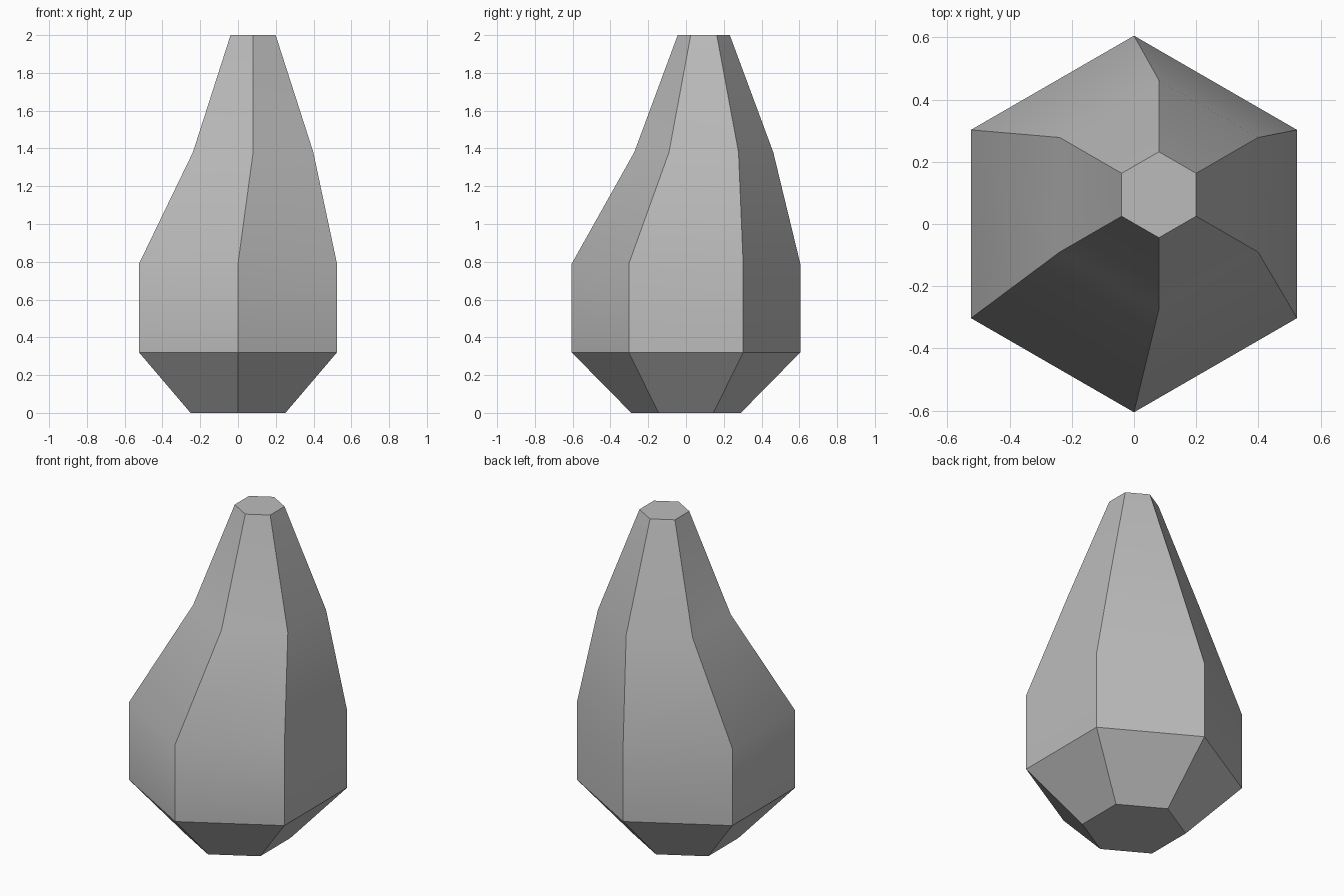
import bpy, bmesh, math

cube = bpy.data.objects.get("Cube")
if cube:
    bpy.data.objects.remove(cube, do_unlink=True)

# Plain grey material
grey = bpy.data.materials.new("stone grey")
grey.use_nodes = True
colour = (0.5, 0.5, 0.5, 1)
grey.diffuse_color = colour
bsdf = next(n for n in grey.node_tree.nodes if n.type == 'BSDF_PRINCIPLED')
bsdf.inputs["Base Color"].default_value = colour

# Rock spire: six-sided rings as (centre x, centre y, height, radius)
SIDES = 6
rings = [
    (0, 0, 0, 0.29),
    (0, 0, 0.32, 0.605),
    (0, 0, 0.79, 0.605),
    (0.08, 0.094, 1.38, 0.368),
    (0.08, 0.094, 2, 0.138),
]
bm = bmesh.new()
loops = []
for cx, cy, z, r in rings:
    angles = [math.tau * i / SIDES + math.pi / 2 for i in range(SIDES)]
    loops.append([bm.verts.new((cx + r * math.cos(a), cy + r * math.sin(a), z))
                  for a in angles])

# Walls between neighbouring rings, then the two caps
for low, high in zip(loops, loops[1:]):
    for i in range(SIDES):
        j = (i + 1) % SIDES
        bm.faces.new((low[i], low[j], high[j], high[i]))
bm.faces.new(reversed(loops[0]))
bm.faces.new(loops[-1])

mesh = bpy.data.meshes.new("rock_spire")
bm.to_mesh(mesh)
bm.free()
mesh.materials.append(grey)
rock = bpy.data.objects.new("rock_spire", mesh)
bpy.context.collection.objects.link(rock)

# Soft bends up the walls, crisp corners
bpy.ops.object.select_all(action='DESELECT')
rock.select_set(True)
bpy.context.view_layer.objects.active = rock
bpy.ops.object.shade_smooth_by_angle(angle=math.radians(35))
